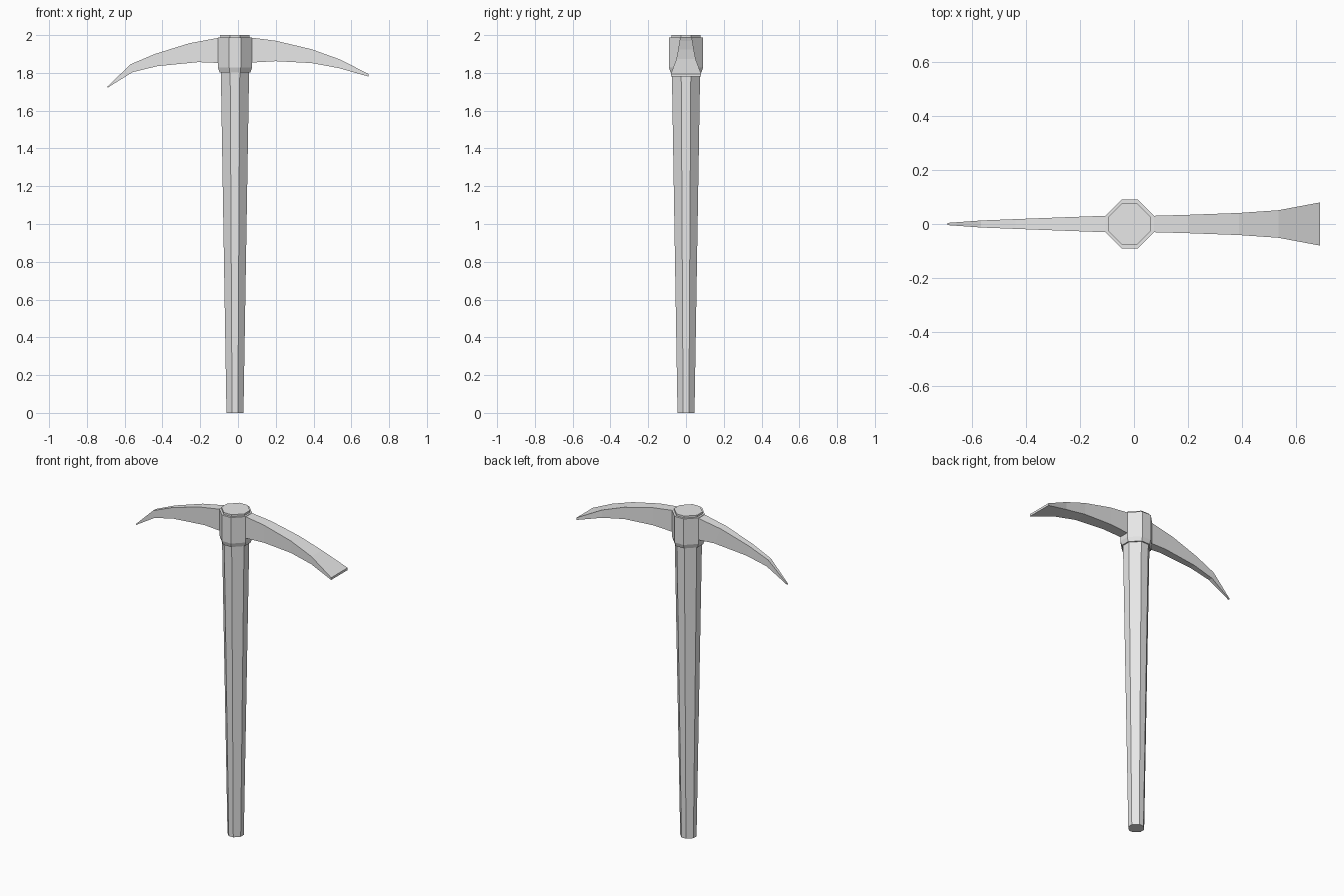
import bpy

if "Cube" in bpy.data.objects:
    bpy.data.objects.remove(bpy.data.objects["Cube"])

# One plain grey for the whole tool
grey = bpy.data.materials.new("light_grey")
grey.diffuse_color = (0.8, 0.8, 0.8, 1)
grey.use_nodes = True
grey.node_tree.nodes["Principled BSDF"].inputs["Base Color"].default_value = grey.diffuse_color

CX = -0.016  # handle axis


def loft(name, rings):
    """Skin a list of equal-length point rings and cap both ends."""
    n = len(rings[0])
    verts = [p for r in rings for p in r]
    faces = [(i * n + j, i * n + (j + 1) % n, (i + 1) * n + (j + 1) % n, (i + 1) * n + j)
             for i in range(len(rings) - 1) for j in range(n)]
    faces.append(tuple(reversed(range(n))))
    faces.append(tuple(range(len(verts) - n, len(verts))))
    me = bpy.data.meshes.new(name)
    me.from_pydata(verts, [], faces)
    me.materials.append(grey)
    ob = bpy.data.objects.new(name, me)
    bpy.context.collection.objects.link(ob)
    return ob


def octagon(r, z):
    k = r * 0.34
    pts = [(r, -k), (r, k), (k, r), (-k, r), (-r, k), (-r, -k), (-k, -r), (k, -r)]
    return [(CX + x, y, z) for x, y in pts]


def blade(name, stations):
    """stations: x top, z top, x bottom, z bottom, half width."""
    rings = [[(xt, -w, zt), (xb, -w, zb), (xb, w, zb), (xt, w, zt)]
             for xt, zt, xb, zb, w in stations]
    return loft(name, rings)


# Tapered handle, poking slightly out of the socket
loft("handle", [octagon(0.045, 0), octagon(0.078, 2.0)])

# Socket with a small lower chamfer
loft("socket", [octagon(0.082, 1.803), octagon(0.09, 1.828), octagon(0.09, 1.988)])

# Flared chisel side
blade("chisel_blade", [
    (0.06, 1.988, 0.06, 1.854, 0.03),
    (0.20, 1.97, 0.20, 1.862, 0.034),
    (0.39, 1.925, 0.39, 1.852, 0.041),
    (0.535, 1.873, 0.535, 1.825, 0.051),
    (0.69, 1.795, 0.69, 1.781, 0.08)])

# Pointed pick side, listed from tip inward so faces point outward
blade("pick_point", [
    (-0.692, 1.727, -0.69, 1.722, 0.004),
    (-0.568, 1.846, -0.558, 1.804, 0.013),
    (-0.44, 1.90, -0.425, 1.836, 0.018),
    (-0.257, 1.957, -0.21, 1.857, 0.025),
    (-0.09, 1.988, -0.09, 1.852, 0.031)])

# Make all normals face outward
import bmesh
for ob in bpy.context.collection.objects:
    bm = bmesh.new()
    bm.from_mesh(ob.data)
    bmesh.ops.recalc_face_normals(bm, faces=bm.faces)
    bm.to_mesh(ob.data)
    bm.free()
